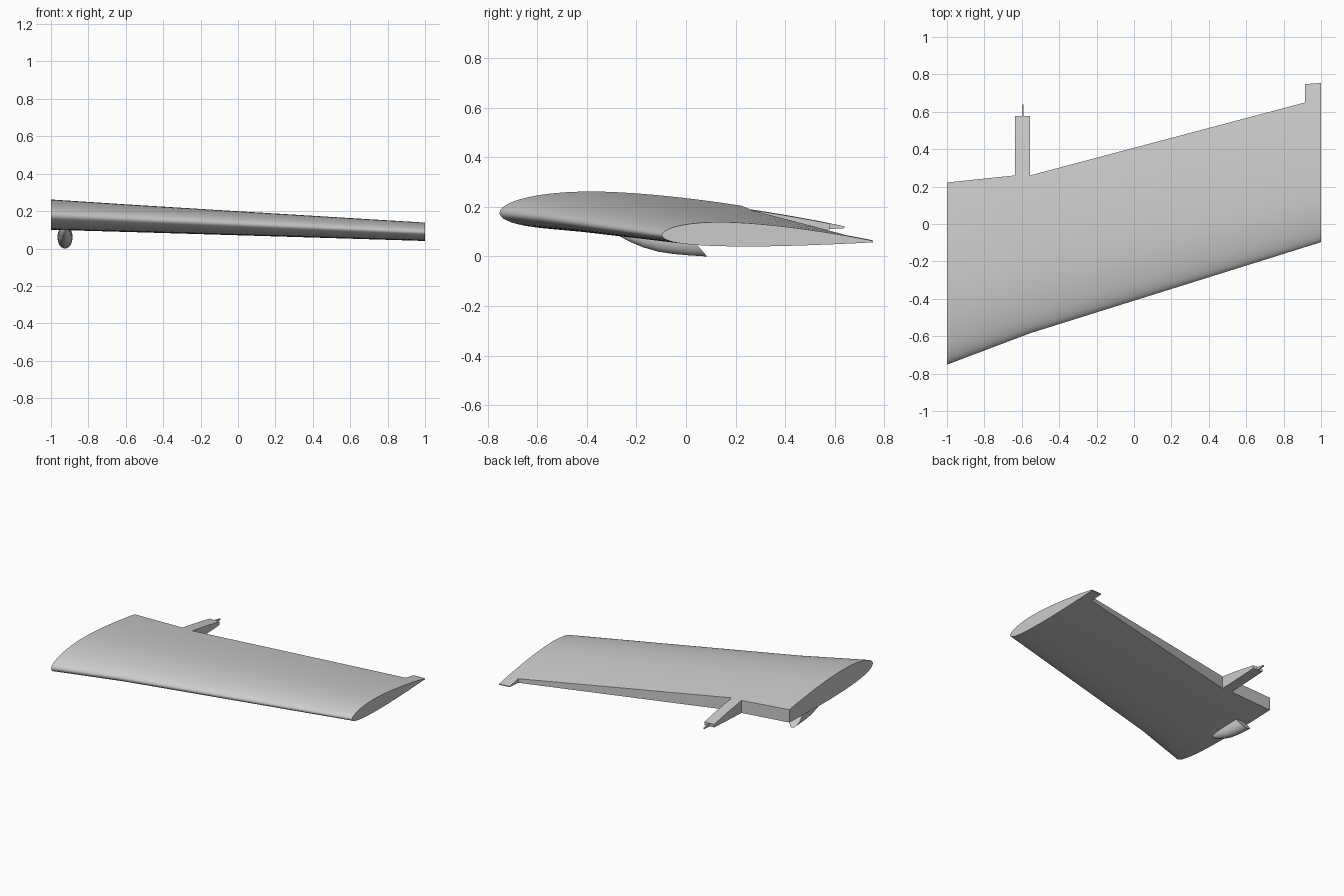
import bpy, bmesh, math

if "Cube" in bpy.data.objects:
    bpy.data.objects.remove(bpy.data.objects["Cube"])


def interp(x, table):
    for (a, va), (b, vb) in zip(table, table[1:]):
        if x <= b:
            break
    return va + (vb - va) * (x - a) / (b - a)


# Planform lines along the span
LE_Y = [(-1, -0.752), (-0.55, -0.582), (1, -0.097)]
TE_Y = [(-1, 0.60), (-0.6, 0.64), (1, 0.755)]
LE_Z = [(-1, 0.176), (1, 0.086)]
TE_Z = [(-1, 0.133), (-0.6, 0.118), (1, 0.060)]
CUT_Y = [(-1, 0.222), (-0.635, 0.26), (-0.555, 0.26), (0.915, 0.65), (1, 0.673)]


def surface(x, y):
    """Upper and lower height of the aerofoil at a span and chord position."""
    y0, y1 = interp(x, LE_Y), interp(x, TE_Y)
    z0, z1 = interp(x, LE_Z), interp(x, TE_Z)
    c = y1 - y0
    t = min(max((y - y0) / c, 0), 1)
    thick = 0.1175 - 0.0025 * (x + 1)
    half = 5 * thick * c * (0.2969 * math.sqrt(t) - 0.126 * t - 0.3516 * t**2
                            + 0.2843 * t**3 - 0.1015 * t**4) + 0.002 * t
    m, p = 0.014, 0.35
    if t < p:
        camber = m / p**2 * (2 * p * t - t * t)
    else:
        camber = m / (1 - p)**2 * (1 - 2 * p + 2 * p * t - t * t)
    mid = z0 + (z1 - z0) * t + camber * c
    return mid + half, mid - half


def ring(bm, x, y0, y1, n):
    """Section from y0 to y1 over the top, then back underneath."""
    ys = [y0 + (y1 - y0) * (1 - math.cos(math.pi / 2 * i / (n - 1))) for i in range(n)]
    top = [bm.verts.new((x, y, surface(x, y)[0])) for y in ys]
    low = [bm.verts.new((x, y, surface(x, y)[1])) for y in reversed(ys)]
    return top + low


def loft(bm, rings, n, open_spans=()):
    for s, (a, b) in enumerate(zip(rings, rings[1:])):
        for i in range(2 * n - 1):
            if not (i == n - 1 and s in open_spans):
                bm.faces.new((a[i], a[i + 1], b[i + 1], b[i]))
    bm.faces.new(rings[0])
    bm.faces.new(rings[-1])


def finish(bm, name):
    bmesh.ops.remove_doubles(bm, verts=bm.verts, dist=0.0001)
    bmesh.ops.recalc_face_normals(bm, faces=bm.faces)
    mesh = bpy.data.meshes.new(name)
    bm.to_mesh(mesh)
    bm.free()
    obj = bpy.data.objects.new(name, mesh)
    bpy.context.collection.objects.link(obj)
    bpy.ops.object.select_all(action='DESELECT')
    bpy.context.view_layer.objects.active = obj
    obj.select_set(True)
    bpy.ops.object.shade_smooth_by_angle(angle=math.radians(30))
    return obj


# Main wing box with blunt rear edge, open where the rear blocks attach
N = 32
xs = [-1, -0.8, -0.635, -0.555, -0.3, 0, 0.3, 0.6, 0.915, 1]
bm = bmesh.new()
loft(bm, [ring(bm, x, interp(x, LE_Y), interp(x, CUT_Y), N) for x in xs], N, (2, 8))
finish(bm, "wing_box")


# Full-depth trailing pieces: inboard stub, its thin tail and the tip corner
def rear_block(name, x0, x1, start, end):
    bm = bmesh.new()
    rings = [ring(bm, x, start(x), end(x), 8) for x in (x0, x1)]
    loft(bm, rings, 8)
    finish(bm, name)


cut = lambda x: interp(x, CUT_Y)
rear_block("flap_divider", -0.635, -0.555, cut, lambda x: 0.578)
rear_block("divider_tail", -0.599, -0.591, lambda x: 0.57, lambda x: 0.64)
rear_block("tip_corner", 0.915, 1, cut, lambda x: interp(x, TE_Y) - 0.001)

# Flap track fairing under the root, with a slanted open-looking rear cut
bm = bmesh.new()
SEG = 32
path = [(-0.285, 0.098, 0.004), (-0.27, 0.083, 0.013), (-0.23, 0.061, 0.023),
        (-0.17, 0.036, 0.032), (-0.11, 0.019, 0.037), (-0.05, 0.010, 0.040),
        (0.02, 0.004, 0.040), (0.085, 0.0, 0.040)]
rings = []
for k, (y, low, w) in enumerate(path):
    top = 0.118
    r = []
    for i in range(SEG):
        a = 2 * math.pi * i / SEG
        z = (top + low) / 2 + (top - low) / 2 * math.sin(a)
        slant = 0.85 * (z - low) if k == len(path) - 1 else (
            0.45 * (z - low) if k == len(path) - 2 else 0)
        r.append(bm.verts.new((-0.925 + w * math.cos(a), y - slant, z)))
    rings.append(r)
for a, b in zip(rings, rings[1:]):
    for i in range(SEG):
        j = (i + 1) % SEG
        bm.faces.new((a[i], a[j], b[j], b[i]))
bm.faces.new(rings[0])
bm.faces.new(rings[-1])
finish(bm, "track_fairing")
